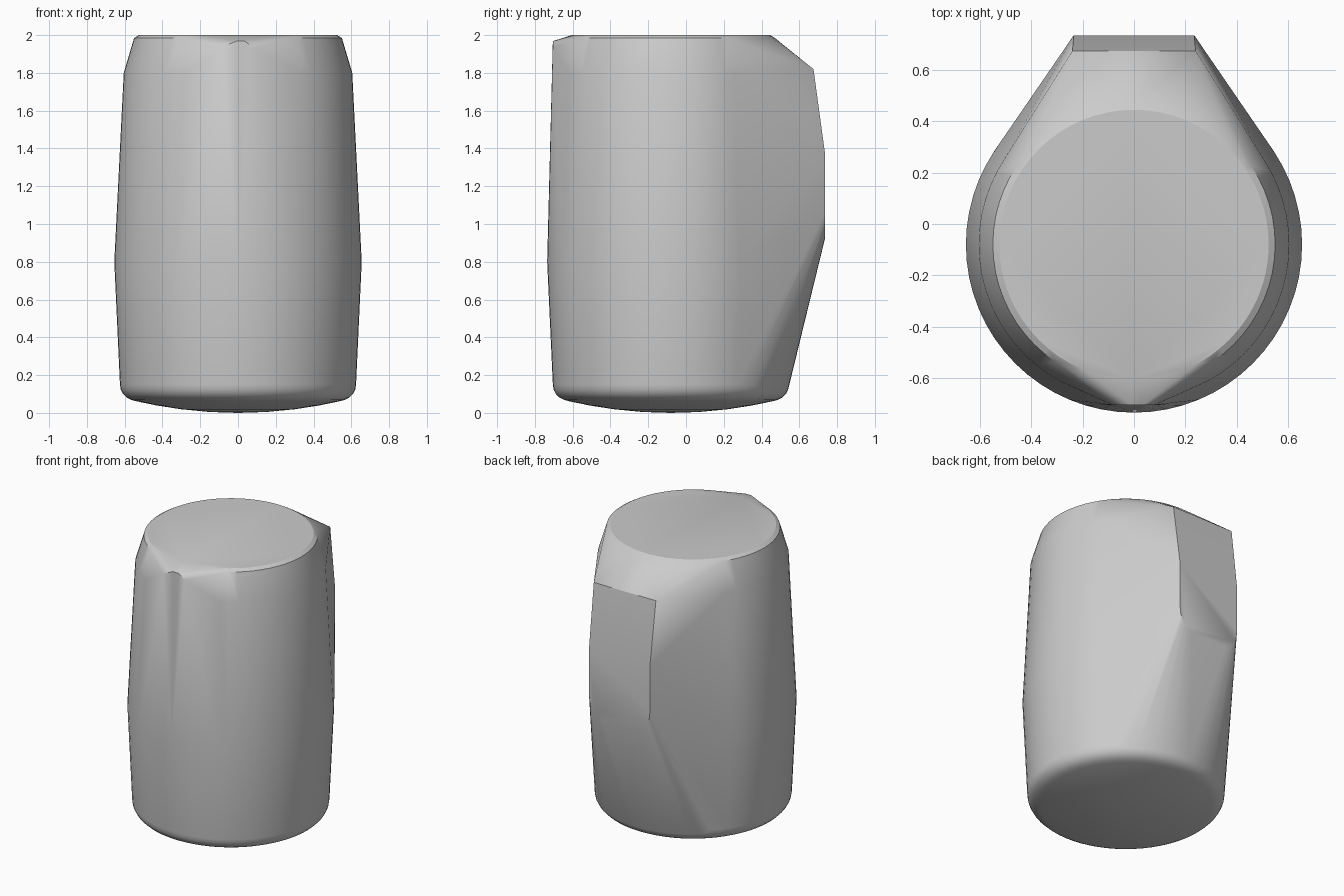
import bpy, bmesh, math

cube = bpy.data.objects.get("Cube")
if cube:
    bpy.data.objects.remove(cube, do_unlink=True)

AXIS_Y = -0.08
SEGMENTS = 64

grey = bpy.data.materials.new("plain grey")
grey.use_nodes = True
colour = (0.6, 0.6, 0.6, 1)
grey.diffuse_color = colour
grey.node_tree.nodes["Principled BSDF"].inputs["Base Color"].default_value = colour

bm = bmesh.new()


def ring(radius, z):
    for i in range(SEGMENTS):
        a = 2 * math.pi * i / SEGMENTS
        bm.verts.new((radius * math.cos(a), AXIS_Y + radius * math.sin(a), z))


def pair(x, y, z):
    for side in (-1, 1):
        bm.verts.new((side * x, y, z))


# Shallow domed base with a rounded rim
bm.verts.new((0, AXIS_Y, 0))
for r in (0.15, 0.3, 0.43, 0.54):
    ring(r, 0.062 * (r / 0.54) ** 2)
for step in range(1, 6):
    a = math.radians(18 * step)
    ring(0.54 + 0.085 * math.sin(a), 0.15 - 0.085 * math.cos(a))

# Barrel sides, shoulder and flat top
for r, z in ((0.655, 0.8), (0.605, 1.8), (0.55, 1.985), (0.525, 2.0)):
    ring(r, z)

# Handle mass at the back, rounded at its lower end
pair(0.24, 0.675, 1.82)
pair(0.235, 0.735, 1.38)
for step in range(6):
    a = math.radians(18 * step)
    pair(0.135 + 0.1 * math.cos(a), 0.735, 1.06 - 0.14 * math.sin(a))

# Small pouring lip at the front
for x, z in ((-0.085, 1.935), (-0.01, 1.968), (0.035, 1.968), (0.08, 1.935)):
    bm.verts.new((x, -0.705, z))

# Stretch one taut skin over all parts
hull = bmesh.ops.convex_hull(bm, input=bm.verts)
loose = {g for g in hull["geom_interior"] + hull["geom_unused"]
         if isinstance(g, bmesh.types.BMVert)}
bmesh.ops.delete(bm, geom=list(loose), context="VERTS")
bmesh.ops.dissolve_limit(bm, angle_limit=math.radians(0.3),
                         verts=bm.verts, edges=bm.edges)
bmesh.ops.recalc_face_normals(bm, faces=bm.faces)

mesh = bpy.data.meshes.new("pitcher_body")
bm.to_mesh(mesh)
bm.free()
mesh.materials.append(grey)
body = bpy.data.objects.new("pitcher_body", mesh)
bpy.context.collection.objects.link(body)

bpy.ops.object.select_all(action="DESELECT")
body.select_set(True)
bpy.context.view_layer.objects.active = body
bpy.ops.object.shade_smooth_by_angle(angle=math.radians(30))
